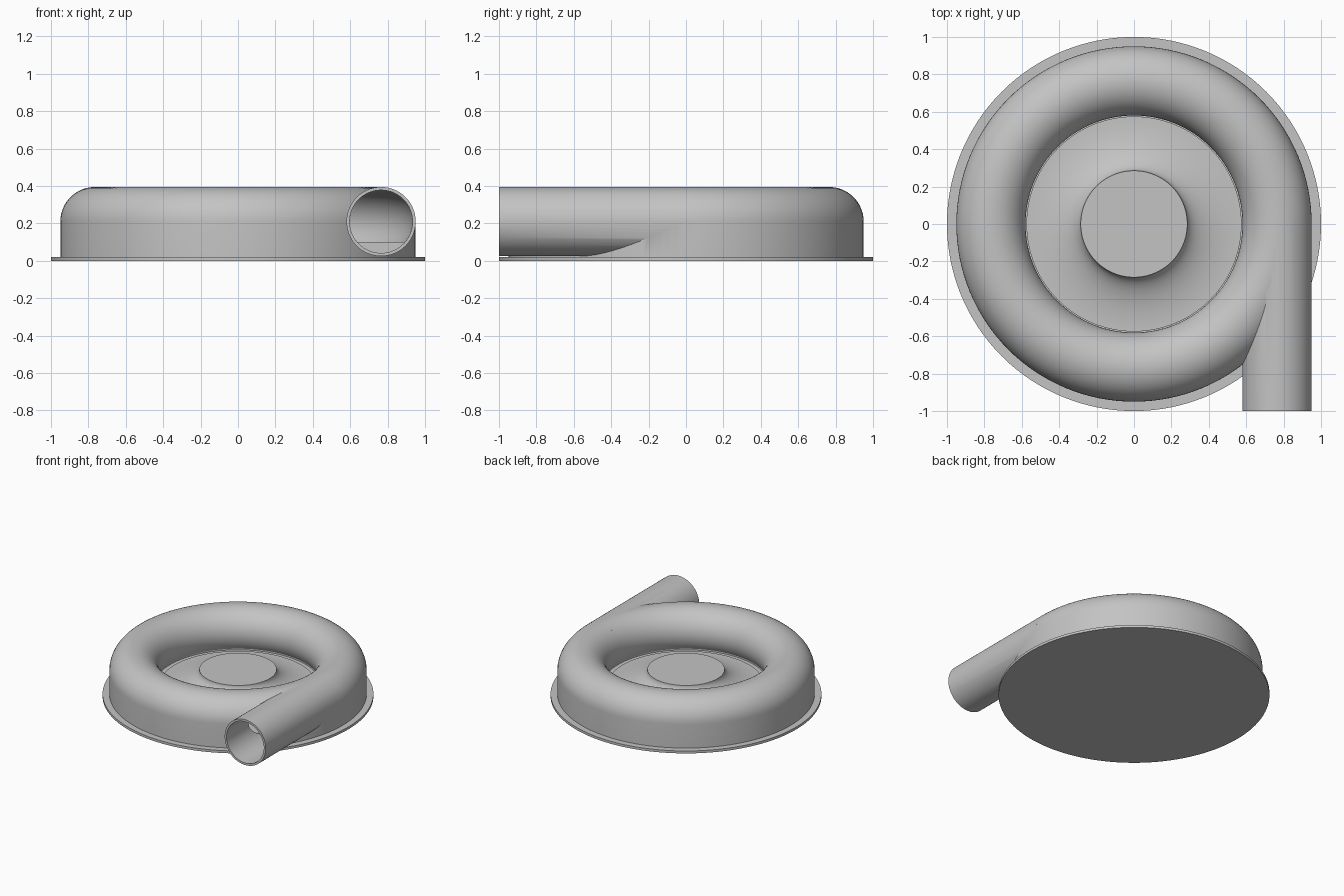
import bpy, bmesh
from math import sin, cos, pi, radians, sqrt, asin
from mathutils import Matrix, Vector

cube = bpy.data.objects.get("Cube")
if cube:
    bpy.data.objects.remove(cube)

# One plain grey material
grey = bpy.data.materials.new("light_grey")
grey.use_nodes = True
GREY = (0.55, 0.55, 0.55, 1)
grey.diffuse_color = GREY
grey.node_tree.nodes["Principled BSDF"].inputs["Base Color"].default_value = GREY

RING, MID = 0.765, 0.21      # tube centre radius and height
TUBE, BORE = 0.185, 0.168    # outer and inner tube radii
BASE, FLOOR = 0.02, 0.10     # base plate top and inner floor height


def finish(name, bm):
    bmesh.ops.recalc_face_normals(bm, faces=bm.faces)
    mesh = bpy.data.meshes.new(name)
    bm.to_mesh(mesh)
    bm.free()
    mesh.materials.append(grey)
    obj = bpy.data.objects.new(name, mesh)
    bpy.context.collection.objects.link(obj)
    return obj


def smooth(obj):
    obj.data.shade_smooth()
    obj.data.set_sharp_from_angle(angle=radians(32))


def lathe(name, profile, closed=False, steps=128):
    """Spin an (r, z) profile around the z axis."""
    bm = bmesh.new()
    verts = [bm.verts.new((r, 0, z)) for r, z in profile]
    pairs = list(zip(verts, verts[1:]))
    if closed:
        pairs.append((verts[-1], verts[0]))
    edges = [bm.edges.new(p) for p in pairs]
    bmesh.ops.spin(bm, geom=verts + edges, cent=(0, 0, 0), axis=(0, 0, 1),
                   angle=2 * pi, steps=steps, use_merge=True)
    bmesh.ops.remove_doubles(bm, verts=bm.verts, dist=1e-5)
    return finish(name, bm)


def pipe(name, radius, y0, y1):
    """Solid cylinder along y on the outlet axis."""
    bm = bmesh.new()
    place = Matrix.Translation((RING, (y0 + y1) / 2, MID)) @ Matrix.Rotation(pi / 2, 4, "X")
    bmesh.ops.create_cone(bm, cap_ends=True, segments=64, radius1=radius,
                          radius2=radius, depth=y1 - y0, matrix=place)
    return finish(name, bm)


def arc(radius, start, end, n=32):
    steps = [start + (end - start) * i / n for i in range(n + 1)]
    return [(RING + radius * cos(a), MID + radius * sin(a)) for a in steps]


def combine(obj, other, operation):
    mod = obj.modifiers.new(operation.lower(), "BOOLEAN")
    mod.operation = operation
    mod.solver = "EXACT"
    mod.object = other
    dg = bpy.context.evaluated_depsgraph_get()
    mesh = bpy.data.meshes.new_from_object(obj.evaluated_get(dg))
    obj.modifiers.clear()
    obj.data = mesh
    bpy.data.objects.remove(other)


# Base plate
smooth(lathe("base_plate", [(0, 0), (1, 0), (1, BASE), (0, BASE)]))

# Ring casing: rounded top, straight outer wall, curled-under inner wall
drop = asin((MID - FLOOR) / TUBE)
inner = RING - sqrt(TUBE ** 2 - (MID - FLOOR) ** 2)
profile = arc(TUBE, pi + drop, 0) + [(RING + TUBE, BASE - 0.005), (inner, BASE - 0.005)]
casing = lathe("ring_casing", profile, closed=True)

# Tangential outlet pipe joined to the casing
combine(casing, pipe("outlet_pipe", TUBE, -1, 0.01), "UNION")

# Hollow passage: ring channel with a flat floor, then the outlet bore
dip = asin((MID - FLOOR) / BORE)
channel = lathe("channel_cutter", arc(BORE, pi + dip, -dip), closed=True)
combine(casing, channel, "DIFFERENCE")
combine(casing, pipe("bore_cutter", BORE, -1.1, 0), "DIFFERENCE")
smooth(casing)

# Floor inside the ring
top = FLOOR - 0.01
smooth(lathe("inner_floor", [(0, BASE - 0.005), (inner + 0.005, BASE - 0.005),
                             (inner + 0.005, top), (0, top)]))

# Hub disc with a flared, concave rise to a flat top
HUB_R, HUB_Z, RIM_R = 0.285, 0.22, 0.575
flare = []
for i in range(25):
    a = pi / 2 * i / 24
    flare.append((RIM_R - (RIM_R - HUB_R) * sin(a), HUB_Z - (HUB_Z - FLOOR) * cos(a)))
smooth(lathe("flared_hub", [(0, BASE), (RIM_R, BASE)] + flare + [(0, HUB_Z)]))
